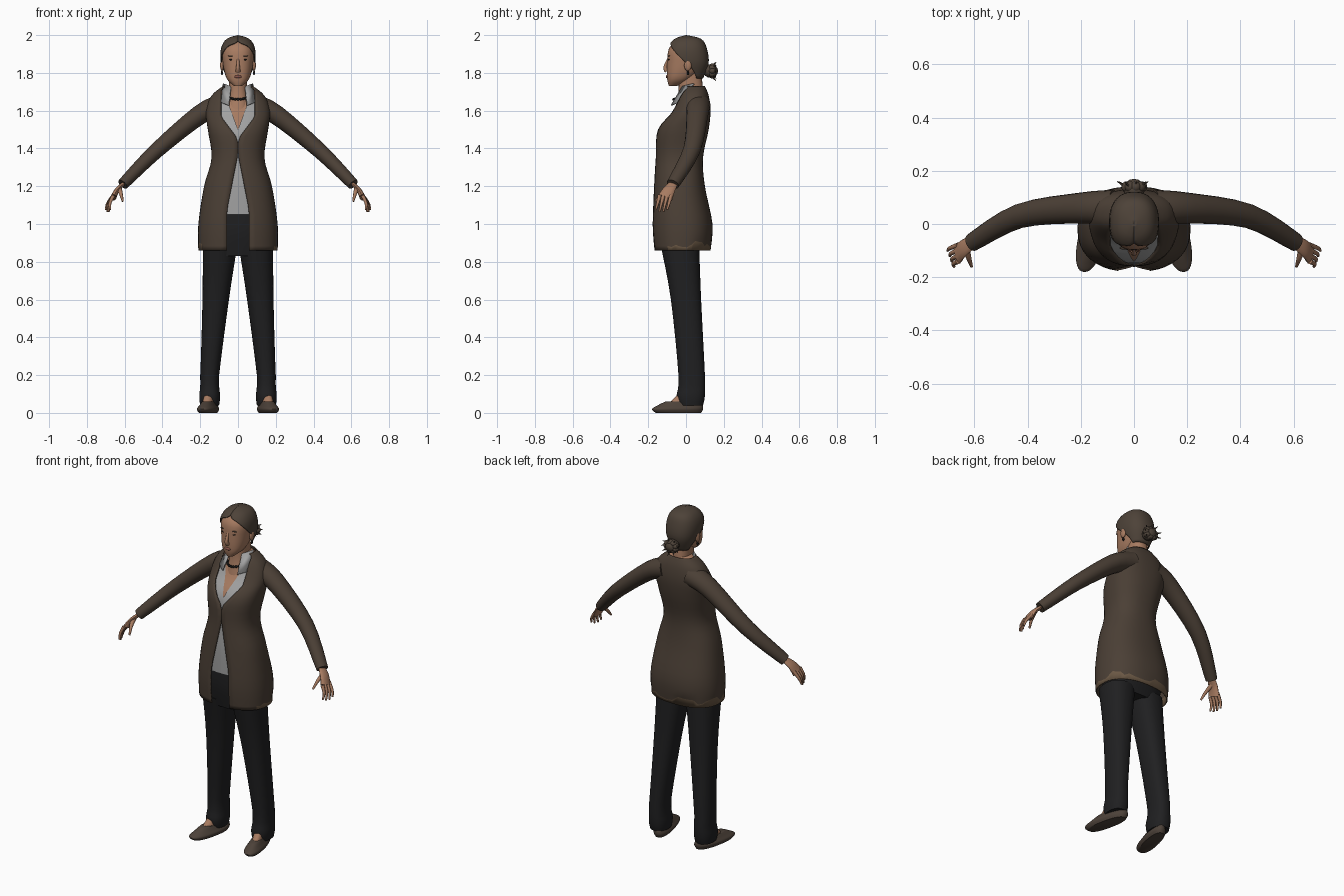
import bpy
import math
import random
from mathutils import Vector

random.seed(4)
if "Cube" in bpy.data.objects:
    bpy.data.objects.remove(bpy.data.objects["Cube"])


def material(name, red, green, blue):
    made = bpy.data.materials.new(name)
    made.use_nodes = True
    made.diffuse_color = (red, green, blue, 1)
    shader = made.node_tree.nodes["Principled BSDF"]
    shader.inputs["Base Color"].default_value = (red, green, blue, 1)
    shader.inputs["Roughness"].default_value = 0.9
    return made


JACKET = material("jacket brown", .07, .05, .036)
HEM = material("hem brown", .15, .1, .06)
HAIR = material("hair brown", .075, .055, .04)
SKIN = material("skin", .39, .2, .12)
BLACK = material("trouser black", .014, .014, .015)
SHIRT = material("shirt grey", .36, .36, .36)
SHOE = material("shoe brown", .075, .055, .042)
DARK = material("dark trim", .01, .01, .01)
LIPS = material("lips", .25, .09, .07)


def finish(part, name, mat, mirror=False, thickness=0):
    """Colour, smooth, thicken and mirror a part."""
    part.name = name
    part.data.materials.append(mat)
    bpy.ops.object.select_all(action='DESELECT')
    part.select_set(True)
    bpy.context.view_layer.objects.active = part
    bpy.ops.object.shade_smooth_by_angle(angle=math.radians(55))
    if thickness:
        solid = part.modifiers.new("thickness", 'SOLIDIFY')
        solid.thickness = thickness
    if mirror:
        part.modifiers.new("mirror", 'MIRROR').use_mirror_merge = False
    return part


def from_faces(name, verts, faces, mat, **options):
    mesh = bpy.data.meshes.new(name)
    mesh.from_pydata(verts, [], faces)
    part = bpy.data.objects.new(name, mesh)
    bpy.context.collection.objects.link(part)
    return finish(part, name, mat, **options)


def bridge(name, rings, closed, mat, **options):
    """Join equal rings with quads; closed rings also get end caps."""
    size = len(rings[0])
    verts = [point for ring in rings for point in ring]
    faces = []
    for low in range(0, len(verts) - size, size):
        for i in range(size if closed else size - 1):
            j = (i + 1) % size
            faces.append((low + i, low + j, low + size + j, low + size + i))
    if closed:
        faces.append(tuple(reversed(range(size))))
        faces.append(tuple(range(len(verts) - size, len(verts))))
    return from_faces(name, verts, faces, mat, **options)


def spline(keys, steps=4):
    """Smooth curve through a few keys."""
    keys = [Vector(key) for key in keys]
    padded = [keys[0]] + keys + [keys[-1]]
    curve = []
    for before, start, end, after in zip(padded, padded[1:], padded[2:], padded[3:]):
        for step in range(steps):
            t = step / steps
            bend = (end - before) * (1 - t) - (after - start) * t
            ease = t * t * (3 - 2 * t)
            curve.append(start.lerp(end, ease) + bend * (t * (1 - t) / 2))
    return curve + [keys[-1]]


def clamp(value):
    return min(max(value, 0), 1)


BOXY = .85


def loft(name, keys, mat, opening=None, centre=None, turn=0, segments=40, **options):
    """Keys are (height, half width, front, back), from the bottom up."""
    rings = []
    for z, half, front, back in spline(keys):
        start = opening(z, half) if opening else 0
        middle = centre(z) if centre else 0
        ring = []
        for i in range(segments + 1 if opening else segments):
            angle = start + 2 * (math.pi - start) * i / segments
            side, ahead = math.sin(angle), math.cos(angle)
            x = math.copysign(abs(side) ** BOXY, side) * half
            y = (front + back) / 2 - math.copysign(abs(ahead) ** BOXY, ahead) * (back - front) / 2
            ring.append((middle + x - turn * y, y, z))
        rings.append(ring)
    return bridge(name, rings, not opening, mat, **options)


def tube(name, keys, mat, first, last, flat=1, segments=12, mirror=True):
    """Tapered limb along a smooth path, flattened across."""
    path = spline(keys)
    rings = []
    for k, point in enumerate(path):
        t = k / (len(path) - 1)
        along = (path[min(k + 1, len(path) - 1)] - path[max(k - 1, 0)]).normalized()
        wide = Vector((0, 1, 0))
        wide = (wide - along * wide.dot(along)).normalized()
        thin = along.cross(wide) * flat
        radius = first + (last - first) * t
        turns = [math.tau * i / segments for i in range(segments)]
        rings.append([point + (wide * math.cos(a) + thin * math.sin(a)) * radius for a in turns])
    return bridge(name, rings, True, mat, mirror=mirror)


def ball(name, centre, size, mat, mirror=False):
    bpy.ops.mesh.primitive_uv_sphere_add(segments=14, ring_count=8, radius=1,
                                         location=centre, scale=size)
    bpy.ops.object.transform_apply(location=True, rotation=True, scale=True)
    return finish(bpy.context.object, name, mat, mirror=mirror)


def slit(width, half):
    """Angle that leaves an opening of the given half width."""
    return math.asin(min(width / half, .9) ** (1 / BOXY))


def jacket_opening(z, half):
    skirt = .06 * clamp((1.37 - z) / .3)
    neckline = .09 * clamp((z - 1.45) / .12)
    return slit(skirt + neckline, half)


def shirt_opening(z, half):
    return slit(.055 * clamp((z - 1.5) / .15), half)


def hairline(z, half):
    return 2 * math.sqrt(clamp((1.96 - z) / .19))


def inset(keys, depth):
    return [(z, half - depth, front + depth, back - depth) for z, half, front, back in keys]


# Jacket with a ragged, paler hem at the sides and back
skirt = [(.86, .21, -.17, .13), (1, .21, -.18, .14), (1.2, .18, -.17, .1)]
bodice = [(1.35, .14, -.16, .09), (1.5, .16, -.15, .12), (1.6, .17, -.08, .13),
          (1.68, .14, -.04, .12), (1.73, .08, -.02, .1)]
jacket = loft("jacket", skirt + bodice, JACKET, opening=jacket_opening, thickness=.007)
jacket.data.materials.append(HEM)
for face in jacket.data.polygons:
    if face.center.z < .89 and face.center.y > -.1:
        face.material_index = 1
for vertex in jacket.data.vertices:
    if .87 < vertex.co.z < .9 and vertex.co.y > -.1:
        vertex.co.z += random.uniform(-.01, .03)

# Shirt, chest and collar
loft("shirt", inset([(1.05, .2, -.17, .13)] + skirt[2:] + bodice[:-1], .01), SHIRT,
     opening=shirt_opening)
loft("chest", inset(bodice, .018), SKIN)
collar = []
for t in (0, .5, 1):
    collar += [(.08 + .01 * t, .04 - .09 * t, 1.745 - .1 * t),
               (.04 + .01 * t, -.02 - .06 * t, 1.73 - .1 * t)]
from_faces("collar_wings", collar, [(0, 1, 3, 2), (2, 3, 5, 4)], SHIRT,
           mirror=True, thickness=.008)

# Sleeves and hands
wrist = (.61, -.07, 1.21)
tube("sleeves", [(.08, .06, 1.63), (.2, .06, 1.58), (.43, .03, 1.39), wrist], JACKET,
     .07, .034, flat=.9, segments=18)
tube("palms", [wrist, (.64, -.09, 1.18), (.66, -.11, 1.14)], SKIN, .025, .04, flat=.4)
for i, finger in enumerate(("little", "ring", "middle", "index")):
    y = -.08 - .02 * i
    drop = .01 if finger in ("little", "index") else 0
    tube(finger + "_fingers", [(.66, y, 1.15), (.69 - .004 * i, y - .01, 1.11),
                               (.7 - .008 * i, y - .02, 1.065 + drop)],
         SKIN, .011, .005, segments=8)
tube("thumbs", [(.63, -.09, 1.19), (.62, -.13, 1.16), (.61, -.16, 1.12)], SKIN,
     .015, .005, segments=8)

# Trousers
loft("trouser_hips", [(.83, .17, -.12, .06), (.95, .18, -.14, .1), (1.06, .18, -.14, .1)], BLACK)


def leg_centre(z):
    return .15 - .08 * max(z - .2, 0)


loft("trouser_legs", [(.04, .05, -.04, .09), (.09, .055, -.05, .1), (.2, .05, -.04, .1),
                      (.6, .07, -.08, .08), (.87, .09, -.13, .07)], BLACK,
     centre=leg_centre, mirror=True)

# Feet and shoes, toes turned out
loft("shoes", [(0, .04, -.16, .08), (.02, .05, -.18, .09), (.04, .04, -.15, .09),
               (.06, .03, -.11, .08)], SHOE, centre=leg_centre, turn=.2, mirror=True)
loft("feet", [(.03, .03, -.11, .07), (.08, .03, -.06, .07), (.12, .03, -.02, .06)], SKIN,
     centre=leg_centre, turn=.2, mirror=True)

# Neck, head and face
loft("neck", [(1.6, .07, -.06, .09), (1.7, .05, -.04, .09), (1.82, .05, -.04, .08)], SKIN)
loft("head", [(1.73, .02, -.09, -.05), (1.77, .06, -.1, .03), (1.85, .08, -.1, .1),
              (1.93, .08, -.09, .1), (1.98, .03, -.04, .05)], SKIN)
tube("nose", [(0, -.09, 1.88), (0, -.11, 1.83), (0, -.1, 1.81)], SKIN, .006, .014, mirror=False)
ball("ears", (.085, .01, 1.84), (.01, .02, .03), SKIN, mirror=True)
ball("earrings", (.085, .01, 1.8), (.006, .006, .012), DARK, mirror=True)
ball("eyes", (.034, -.09, 1.87), (.013, .005, .004), DARK, mirror=True)
ball("eyebrows", (.035, -.09, 1.89), (.02, .006, .003), HAIR, mirror=True)
ball("lips", (0, -.1, 1.78), (.02, .007, .008), LIPS)

# Hair drawn back into a loose bun
loft("hair", [(1.77, .06, -.04, .09), (1.85, .09, -.1, .12), (1.93, .09, -.1, .11),
              (1.98, .06, -.06, .08), (2, .001, 0, .002)], HAIR,
     opening=hairline, thickness=.006)
ball("bun", (0, .13, 1.81), (.04, .04, .036), HAIR)
for i in range(9):
    angle = math.tau * i / 9
    x, z = math.cos(angle), math.sin(angle)
    reach = random.uniform(.05, .07)
    ball("bun_curl", (.03 * x, .14, 1.81 + .024 * z), (.02, .02, .016), HAIR)
    tube("bun_strand", [(.02 * x, .13, 1.81 + .02 * z), (reach * x, .16, 1.81 + reach * z * .8)],
         HAIR, .009, .001, segments=5, mirror=False)

# Necklace of beads
for i in range(-5, 6):
    x, ahead = math.sin(i / 4), math.cos(i / 4)
    ball("necklace_bead", (.057 * x, .01 - .076 * ahead, 1.68 - .02 * ahead),
         (.008, .007, .007), DARK)
